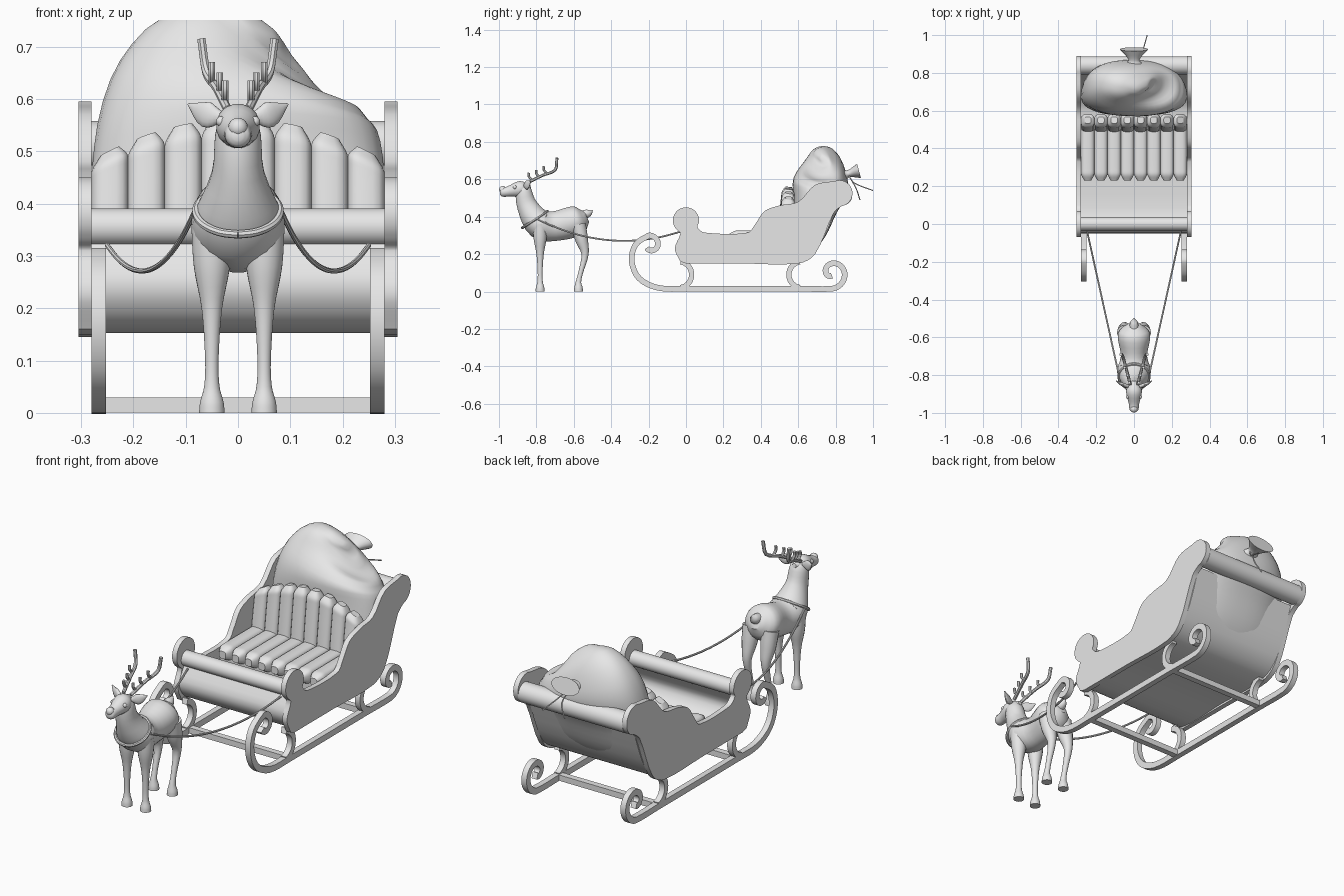
import bpy, bmesh, math
from mathutils import Vector

cube = bpy.data.objects.get("Cube")
if cube:
    bpy.data.objects.remove(cube)

grey = bpy.data.materials.new("plain grey")
grey.use_nodes = True
grey.diffuse_color = (.8, .8, .8, 1)
grey.node_tree.nodes["Principled BSDF"].inputs["Base Color"].default_value = grey.diffuse_color
ACROSS, UPWARD = Vector((1, 0, 0)), Vector((0, 0, 1))
SIDES = ((1, "left"), (-1, "right"))


def finish(name, bm):
    bmesh.ops.recalc_face_normals(bm, faces=bm.faces)
    mesh = bpy.data.meshes.new(name)
    bm.to_mesh(mesh)
    bm.free()
    mesh.materials.append(grey)
    ob = bpy.data.objects.new(name, mesh)
    bpy.context.collection.objects.link(ob)
    bpy.ops.object.select_all(action='DESELECT')
    ob.select_set(True)
    bpy.context.view_layer.objects.active = ob
    bpy.ops.object.shade_smooth_by_angle(angle=math.radians(40))
    return ob


def smooth(points, steps=4):
    """Spline through points of any dimension, spaced by chord length."""
    pts = [Vector(p) for p in points]
    dist = [0]
    for a, b in zip(pts, pts[1:]):
        dist.append(dist[-1] + (b - a).length)
    last = len(pts) - 1
    slope = []
    for i in range(last + 1):
        a, b = max(i - 1, 0), min(i + 1, last)
        slope.append((pts[b] - pts[a]) / (dist[b] - dist[a]))
    out = []
    for i in range(last):
        span = dist[i + 1] - dist[i]
        for k in range(steps):
            u = k / steps
            v = 1 - u
            out.append(pts[i] * (v * v * (1 + 2 * u)) + pts[i + 1] * (u * u * (1 + 2 * v))
                       + (slope[i] * v - slope[i + 1] * u) * (span * u * v))
    return out + [pts[-1]]


def spiral(y, z, start_radius, end_radius, start, end, count=12):
    """(y, z) points turning from one angle to another in degrees."""
    out = []
    for k in range(count + 1):
        t = k / count
        angle = math.radians(start + (end - start) * t)
        radius = start_radius + (end_radius - start_radius) * t
        out.append((y + radius * math.cos(angle), z + radius * math.sin(angle)))
    return out


def loft(name, stations, sides=16, power=1, ref=ACROSS, mirror=1):
    """Skin along stations (x, y, z, half width along ref[, half height])."""
    rows = smooth(stations)
    centres = [Vector(row[:3]) for row in rows]
    bm = bmesh.new()
    rings = []
    for i, row in enumerate(rows):
        along = (centres[min(i + 1, len(rows) - 1)] - centres[max(i - 1, 0)]).normalized()
        side = (ref - along * ref.dot(along)).normalized()
        up = side.cross(along)
        ring = []
        for k in range(sides):
            angle = math.tau * (k + .5) / sides
            c, s = (math.copysign(abs(f(angle)) ** power, f(angle)) for f in (math.cos, math.sin))
            p = centres[i] + side * c * row[3] + up * s * row[-1]
            ring.append(bm.verts.new((p.x * mirror, p.y, p.z)))
        rings.append(ring)
    for a, b in zip(rings, rings[1:]):
        for k in range(sides):
            j = (k + 1) % sides
            bm.faces.new((a[k], a[j], b[j], b[k]))
    bm.faces.new(rings[0])
    bm.faces.new(rings[-1])
    return finish(name, bm)


def bar(name, path, x, width, height, mirror=1):
    """Rectangular section along a (y, z) path."""
    loft(name, [(x, y, z, width, height) for y, z in path], sides=4, power=0, mirror=mirror)


def tube(name, path, radius, mirror=1, ref=ACROSS):
    loft(name, [(*p, radius) for p in path], sides=8, ref=ref, mirror=mirror)


def slab(name, outline, inner, outer):
    """Flat (y, z) outline extruded between two x values."""
    bm = bmesh.new()
    face = bm.faces.new([bm.verts.new((inner, y, z)) for y, z in outline])
    made = bmesh.ops.extrude_face_region(bm, geom=[face])["geom"]
    moved = [v for v in made if isinstance(v, bmesh.types.BMVert)]
    bmesh.ops.translate(bm, vec=ACROSS * (outer - inner), verts=moved)
    finish(name, bm)


def ball(name, centre, radius):
    bm = bmesh.new()
    bmesh.ops.create_uvsphere(bm, u_segments=16, v_segments=10, radius=radius)
    bmesh.ops.translate(bm, vec=centre, verts=bm.verts)
    finish(name, bm)


# Sleigh side panels, runners and brackets
panel = [(0, .15), (.3, .15), (.6, .15), (.69, .2), (.79, .42)]
panel += spiral(.82, .525, .07, .07, -80, 110)
panel += [(.69, .57), (.6, .48), (.5, .46), (.42, .43), (.37, .36), (.33, .315), (.1, .315)]
panel += spiral(0, .38, .07, .07, -30, 225)
panel += [(-.03, .31), (-.06, .23), (-.03, .16)]
runner = spiral(-.19, .25, .025, .05, 220, 460)
runner += [(-.27, .25), (-.29, .16), (-.25, .07), (-.15, .02), (0, .015), (.6, .015)]
runner += spiral(.78, .1, .085, .015, -90, 270)
for sign, label in SIDES:
    slab(label + "_side_panel", [p[:] for p in smooth(panel)], .28 * sign, .305 * sign)
    bar(label + "_runner", runner, .266, .014, .015, sign)
    bar(label + "_front_bracket", spiral(-.04, .09, .07, .07, 80, -80), .266, .014, .014, sign)
    bar(label + "_back_bracket", spiral(.62, .09, .07, .07, 100, 260), .266, .014, .014, sign)
for y, label in ((0, "front"), (.6, "back")):
    bar(label + "_crossbar", [(y - .015, .015), (y + .015, .015)], 0, .26, .014)

# Curved tub sheet with rolled rails at both ends
bar("tub_sheet", [(0, .33), (-.04, .24), (.02, .17), (.3, .17), (.6, .17), (.7, .24), (.8, .47)], 0, .281, .01)
for name, y, z, radius in (("front_rail", 0, .355, .036), ("back_rail", .84, .51, .048)):
    loft(name, [(x, y, z, radius) for x in (-.281, .281)], sides=32, ref=UPWARD)

# Ribbed bench: each rib has one rounded end, the back is cut to an arch
bar("bench_base", [(.26, .22), (.56, .22)], 0, .28, .05)
taper = ((0, .5), (.1, .95), (.2, 1), (1, 1))
for i in range(8):
    x = (i - 3.5) * .07
    loft("seat_rib", [(x, .23 + .3 * t, .29, .036 * f) for t, f in taper], power=.65)
    rib = loft("backrest_rib", [(x, .55 - .03 * t, .56 - .27 * t, .036 * f) for t, f in taper], power=.65)
    for v in rib.data.vertices:
        v.co.z -= v.co.x ** 2 * (v.co.z - .29) / .27

# Gift sack with tied neck
loft("sack", [(0, .62, .2, .2, .04), (0, .66, .32, .27, .09), (0, .69, .45, .28, .12), (0, .72, .57, .26, .15),
              (.02, .735, .66, .21, .11), (.05, .73, .71, .1, .05), (.07, .72, .725, .01, .01)],
     sides=40, power=.85)
loft("sack_neck", [(0, .84, .62, .05, .03), (0, .87, .63, .03, .02), (0, .925, .645, .075, .04)], sides=24)
tube("long_tie_end", [(.02, .87, .62), (.04, .9, .58), (.07, 1, .54)], .003)
tube("short_tie_end", [(0, .87, .62), (.03, .91, .55), (0, .93, .49)], .003)

# Reindeer body, head and tail
loft("deer_body", [(0, -.53, .4, .03, .03), (0, -.58, .38, .085, .08), (0, -.7, .35, .07, .08),
                   (0, -.78, .36, .09, .08), (0, -.85, .46, .05, .055), (0, -.87, .55, .04, .04),
                   (0, -.87, .58, .01, .02)], sides=24)
loft("deer_head", [(0, -.83, .56, .01), (0, -.88, .55, .042), (0, -.95, .535, .028),
                   (0, -.985, .53, .023), (0, -.995, .53, .01)])
ball("nose", (0, -.98, .545), .019)
loft("tail", [(0, -.55, .41, .025), (0, -.52, .42, .02), (0, -.5, .435, .003)])

# Paired legs, ears, eyes, antlers and ropes
leg = ((.36, .04), (.28, .035), (.2, .02), (.1, .013), (.05, .015), (.02, .023), (0, .025))
antler = [(.02, -.85, .58), (.04, -.77, .62), (.06, -.7, .65), (.07, -.69, .715)]
rope_start, rope_end, sag = Vector((.08, -.8, .39)), Vector((.25, -.03, .32)), .08
rope = [rope_start.lerp(rope_end, t / 8) - UPWARD * sag * 4 * (t / 8) * (1 - t / 8) for t in range(9)]
for sign, label in SIDES:
    for part, y, bend in (("_front_leg", -.78, 0), ("_hind_leg", -.575, .035)):
        loft(label + part, [(.05, y + bend * max(0, 1 - abs(z - .2) / .15), z, r) for z, r in leg], mirror=sign)
    loft(label + "_ear", [(.03, -.86, .565, .01, .01), (.06, -.85, .57, .025, .01), (.095, -.83, .59, .002, .002)],
         ref=UPWARD, mirror=sign)
    ball(label + "_eye", (.032 * sign, -.915, .557), .01)
    tube(label + "_antler", antler, .0085, sign)
    for x, y, z in ((.025, -.82, .595), (.035, -.78, .61), (.05, -.74, .63)):
        tube(label + "_tine", [(x, y, z), (x, y - .02, z + .02), (x, y - .02, z + .04)], .007, sign)
    tube(label + "_rope", rope, .005, sign, UPWARD)

# Collar strap looped round the base of the neck
forward, axis = Vector((0, -.83, -.55)), Vector((0, -.55, .83))
turns = [math.tau * k / 16 for k in range(17)]
collar = [Vector((0, -.808, .385)) + (ACROSS * math.sin(a) + forward * math.cos(a)) * .08 for a in turns]
tube("collar", collar, .008, ref=axis)
